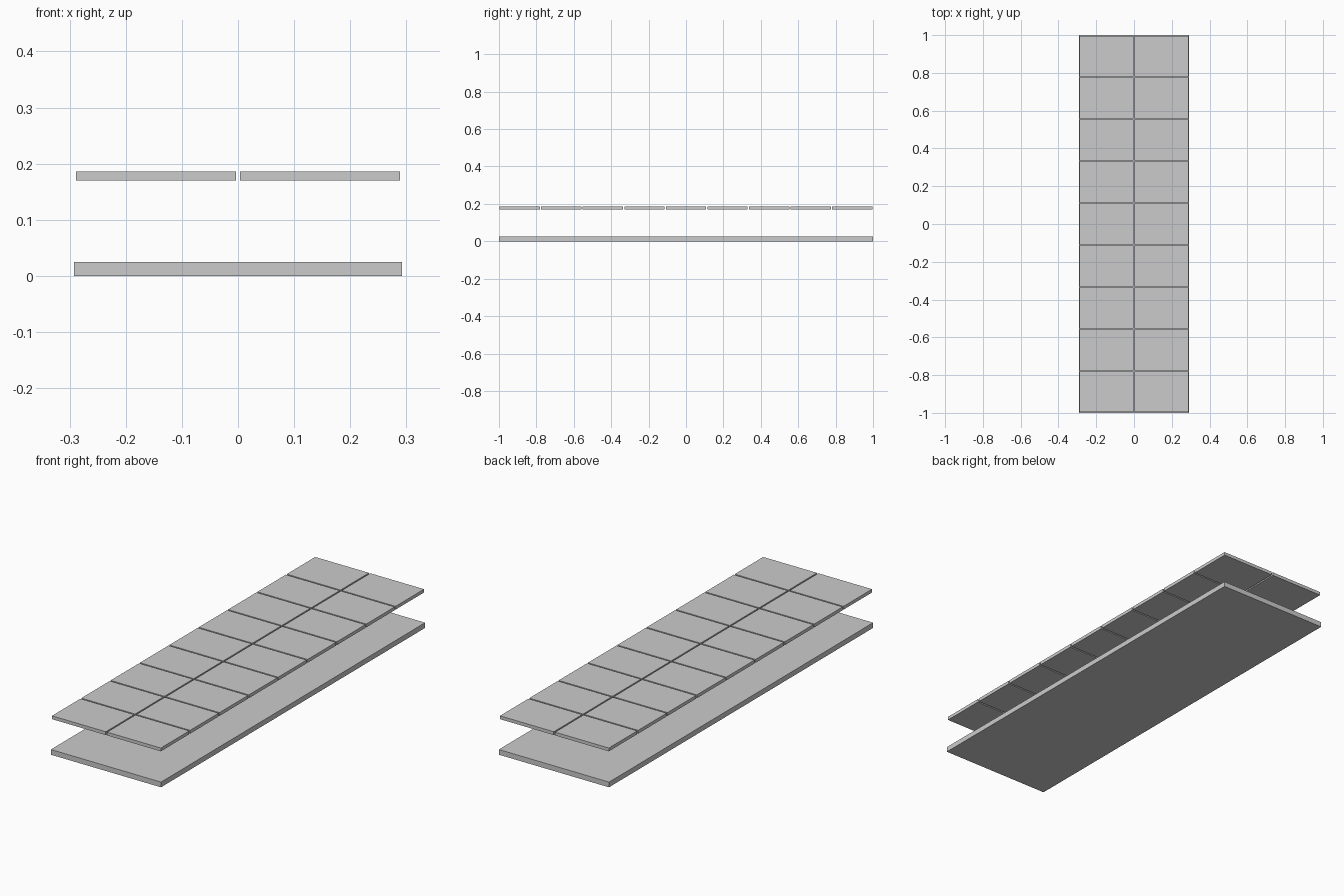
import bpy

cube = bpy.data.objects.get("Cube")
if cube:
    bpy.data.objects.remove(cube, do_unlink=True)

GREY = (0.6, 0.6, 0.6, 1.0)
grey = bpy.data.materials.new("plain_grey")
grey.use_nodes = True
grey.diffuse_color = GREY
grey.node_tree.nodes["Principled BSDF"].inputs["Base Color"].default_value = GREY


def slab(name, center, size):
    """Flat-faced box with its size baked into the mesh."""
    bpy.ops.mesh.primitive_cube_add(size=1, location=center)
    obj = bpy.context.object
    obj.name = name
    obj.scale = size
    bpy.ops.object.transform_apply(location=False, rotation=False, scale=True)
    obj.data.materials.append(grey)
    return obj


# Base board
BASE_THICKNESS = 0.025
slab("base_board", (0, 0, BASE_THICKNESS / 2), (0.584, 2.0, BASE_THICKNESS))

# Two columns of thin panels floating above the base
ROWS = 9
PITCH_X, PITCH_Y = 0.292, 2.0 / ROWS
GAP = 0.007
for row in range(ROWS):
    y = (row - (ROWS - 1) / 2) * PITCH_Y
    for side, sign in (("right", -1), ("left", 1)):
        slab(f"{side}_panel_{row + 1}",
             (sign * PITCH_X / 2, y, 0.178),
             (PITCH_X - GAP, PITCH_Y - GAP, 0.016))
